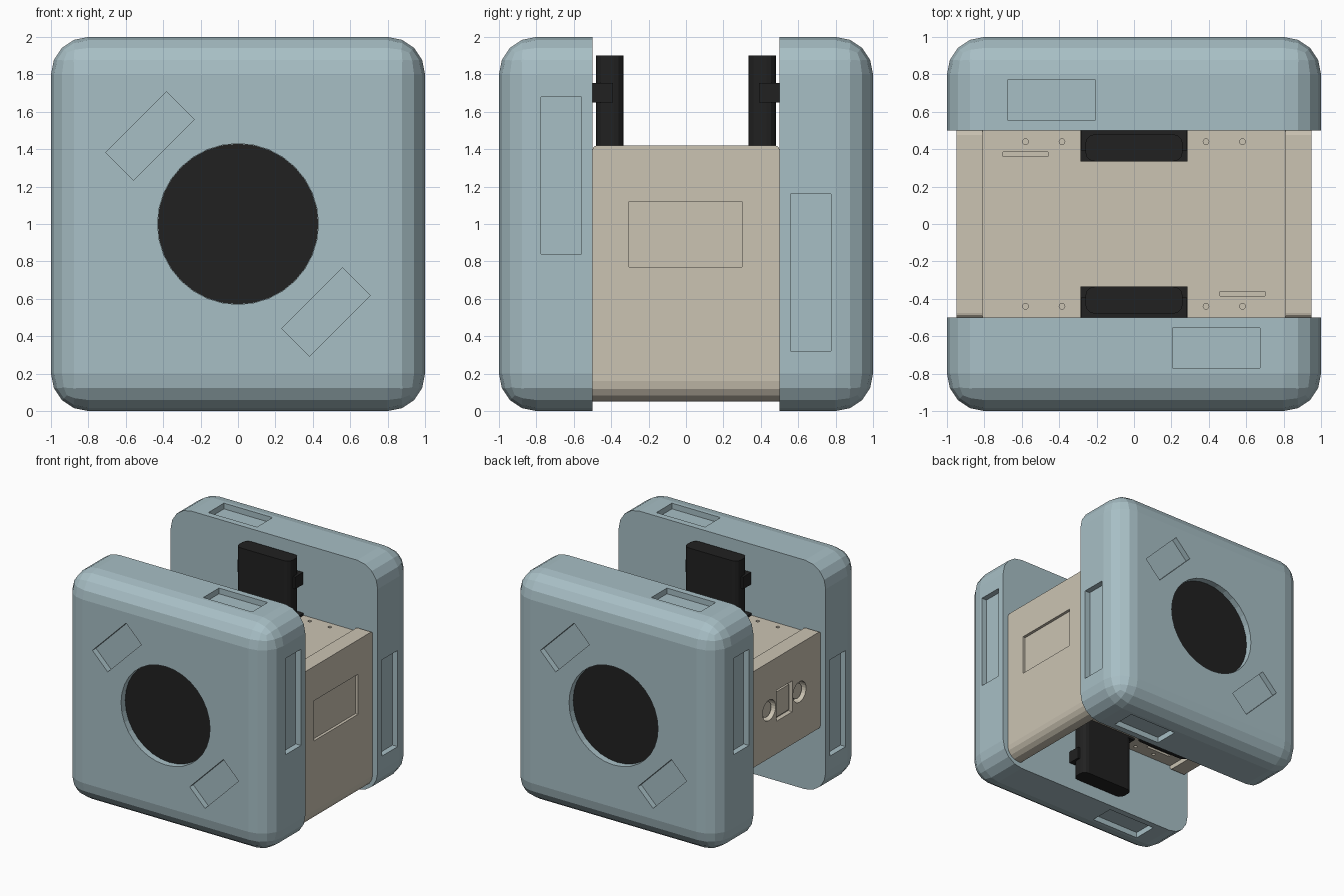
import bpy, bmesh, math
from mathutils import Matrix, Vector

if "Cube" in bpy.data.objects:
    bpy.data.objects.remove(bpy.data.objects["Cube"])


def material(name, rgb):
    m = bpy.data.materials.new(name)
    m.diffuse_color = (*rgb, 1)
    m.use_nodes = True
    m.node_tree.nodes["Principled BSDF"].inputs["Base Color"].default_value = m.diffuse_color
    return m


BLUE = material("pale_blue", (0.39, 0.52, 0.56))
BEIGE = material("warm_beige", (0.60, 0.55, 0.45))
BLACK = material("black", (0.015, 0.015, 0.015))


def add_box(bm, x, y, z, turn=0):
    """Box from ranges, optionally turned about its own y axis."""
    c = Vector((sum(x) / 2, sum(y) / 2, sum(z) / 2))
    size = (x[1] - x[0], y[1] - y[0], z[1] - z[0], 1)
    mat = Matrix.Translation(c) @ Matrix.Rotation(turn, 4, 'Y') @ Matrix.Diagonal(size)
    return bmesh.ops.create_cube(bm, size=1, matrix=mat)["verts"]


def add_cyl(bm, c, r, h, axis, seg=32):
    rot = {'X': Matrix.Rotation(math.pi / 2, 4, 'Y'),
           'Y': Matrix.Rotation(math.pi / 2, 4, 'X'), 'Z': Matrix()}[axis]
    bmesh.ops.create_cone(bm, cap_ends=True, segments=seg, radius1=r, radius2=r,
                          depth=h, matrix=Matrix.Translation(c) @ rot)


def round_edges(bm, test, r, seg):
    edges = [e for e in bm.edges if test(*[v.co for v in e.verts])]
    bmesh.ops.bevel(bm, geom=edges, offset=r, segments=seg, profile=0.5,
                    affect='EDGES', clamp_overlap=True)


def finish(bm, name, mat):
    bmesh.ops.recalc_face_normals(bm, faces=bm.faces)
    me = bpy.data.meshes.new(name)
    bm.to_mesh(me)
    bm.free()
    ob = bpy.data.objects.new(name, me)
    bpy.context.collection.objects.link(ob)
    if mat:
        me.materials.append(mat)
    return ob


def cut(ob, bm):
    """Subtract the shapes in bm from ob."""
    tool = finish(bm, "cutter", None)
    tool.hide_render = True
    mod = ob.modifiers.new("cut", 'BOOLEAN')
    mod.operation, mod.object, mod.solver = 'DIFFERENCE', tool, 'EXACT'
    bpy.context.view_layer.objects.active = ob
    bpy.ops.object.modifier_apply(modifier=mod.name)
    bpy.data.objects.remove(tool)


# front shell: rounded half block, sharp on the inner face
bm = bmesh.new()
add_box(bm, (-1, 1), (-1, -0.5), (0, 2))
round_edges(bm, lambda a, b: not (a.y > -0.6 and b.y > -0.6), 0.2, 4)
shell = finish(bm, "front_shell", BLUE)

# shell recesses, each repeated by a half turn about the y axis
D = 0.05
tool = bmesh.new()
for s in (1, -1):
    span = lambda a, b, c=0: tuple(sorted((c + s * a, c + s * b)))
    cx, cz = -0.47 * s, 1 + 0.47 * s
    add_box(tool, (cx - 0.23, cx + 0.23), (-1.1, -1 + D),
            (cz - 0.105, cz + 0.105), -math.pi / 4)
    add_box(tool, span(1 - D, 1.1), (-0.775, -0.56), span(-0.16, 0.68, 1))
    add_box(tool, span(0.205, 0.675), (-0.77, -0.555), span(1 - D, 1.1, 1))
add_cyl(tool, (0, -1, 1), 0.43, 0.12, 'Y')
cut(shell, tool)

# black disc at the bottom of the round recess
bm = bmesh.new()
add_cyl(bm, (0, -0.94, 1), 0.429, 0.008, 'Y')
disc = finish(bm, "front_disc", BLACK)

# back shell and disc: half turn about z
for ob, name in ((shell, "back_shell"), (disc, "back_disc")):
    twin = bpy.data.objects.new(name, ob.data)
    twin.rotation_euler.z = math.pi
    bpy.context.collection.objects.link(twin)

# core body between the shells, with slots and screw holes
bm = bmesh.new()
add_box(bm, (-0.82, 0.82), (-0.5, 0.5), (0.62, 1.38))
body = finish(bm, "core_body", BEIGE)
tool = bmesh.new()
for s in (1, -1):
    for z in (1.38, 0.62):
        t = s if z > 1 else -s
        add_box(tool, tuple(sorted((t * 0.46, t * 0.70))),
                tuple(sorted((-s * 0.36, -s * 0.385))), (z - 0.03, z + 0.03))
        for x in (-0.58, -0.385, 0.385, 0.58):
            add_cyl(tool, (x, s * 0.44, z), 0.015, 0.05, 'Z', 12)
cut(body, tool)

# right end panel: long, with rounded foot and a shallow window
bm = bmesh.new()
add_box(bm, (0.81, 0.95), (-0.5, 0.5), (0.05, 1.42))
round_edges(bm, lambda a, b: min(a.x, b.x) > 0.9 and max(a.z, b.z) < 0.1, 0.11, 4)
round_edges(bm, lambda a, b: min(a.z, b.z) > 1.4 and abs(a.y - b.y) < 0.01, 0.025, 3)
panel = finish(bm, "right_panel", BEIGE)
tool = bmesh.new()
add_box(tool, (0.925, 1), (-0.305, 0.3), (0.77, 1.12))
cut(panel, tool)

# left end panel: short, with two round sockets and a square one
bm = bmesh.new()
add_box(bm, (-0.95, -0.81), (-0.5, 0.5), (0.58, 1.42))
round_edges(bm, lambda a, b: abs(a.y - b.y) < 0.01 and abs(a.z - b.z) < 0.01, 0.025, 3)
panel = finish(bm, "left_panel", BEIGE)
tool = bmesh.new()
add_box(tool, (-1, -0.91), (-0.11, 0.11), (0.865, 1.135))
for s in (1, -1):
    add_cyl(tool, (-0.95, s * 0.21, 1), 0.09, 0.12, 'X', 24)
cut(panel, tool)
bm = bmesh.new()
add_box(bm, (-0.935, -0.9), (-0.085, 0.085), (0.89, 1.11))
for s in (1, -1):
    add_cyl(bm, (-0.9, s * 0.21, 1), 0.065, 0.05, 'X', 24)
finish(bm, "socket_inserts", BEIGE)

# black latches above and below the core, against both shells
for sy, side in ((-1, "front"), (1, "back")):
    for sz, level in ((1, "upper"), (-1, "lower")):
        ys = lambda a, b: tuple(sorted((sy * a, sy * b)))
        zs = lambda a, b: tuple(sorted((1 + sz * a, 1 + sz * b)))
        bm = bmesh.new()
        add_box(bm, (-0.26, 0.26), ys(0.335, 0.48), zs(0.36, 0.9))
        round_edges(bm, lambda a, b: abs(a.z - b.z) > 0.1, 0.05, 3)
        add_box(bm, (-0.28, 0.28), ys(0.39, 0.5), zs(0.65, 0.755))
        add_box(bm, (-0.285, 0.285), ys(0.335, 0.5), zs(0.36, 0.40))
        finish(bm, f"{side}_{level}_latch", BLACK)
